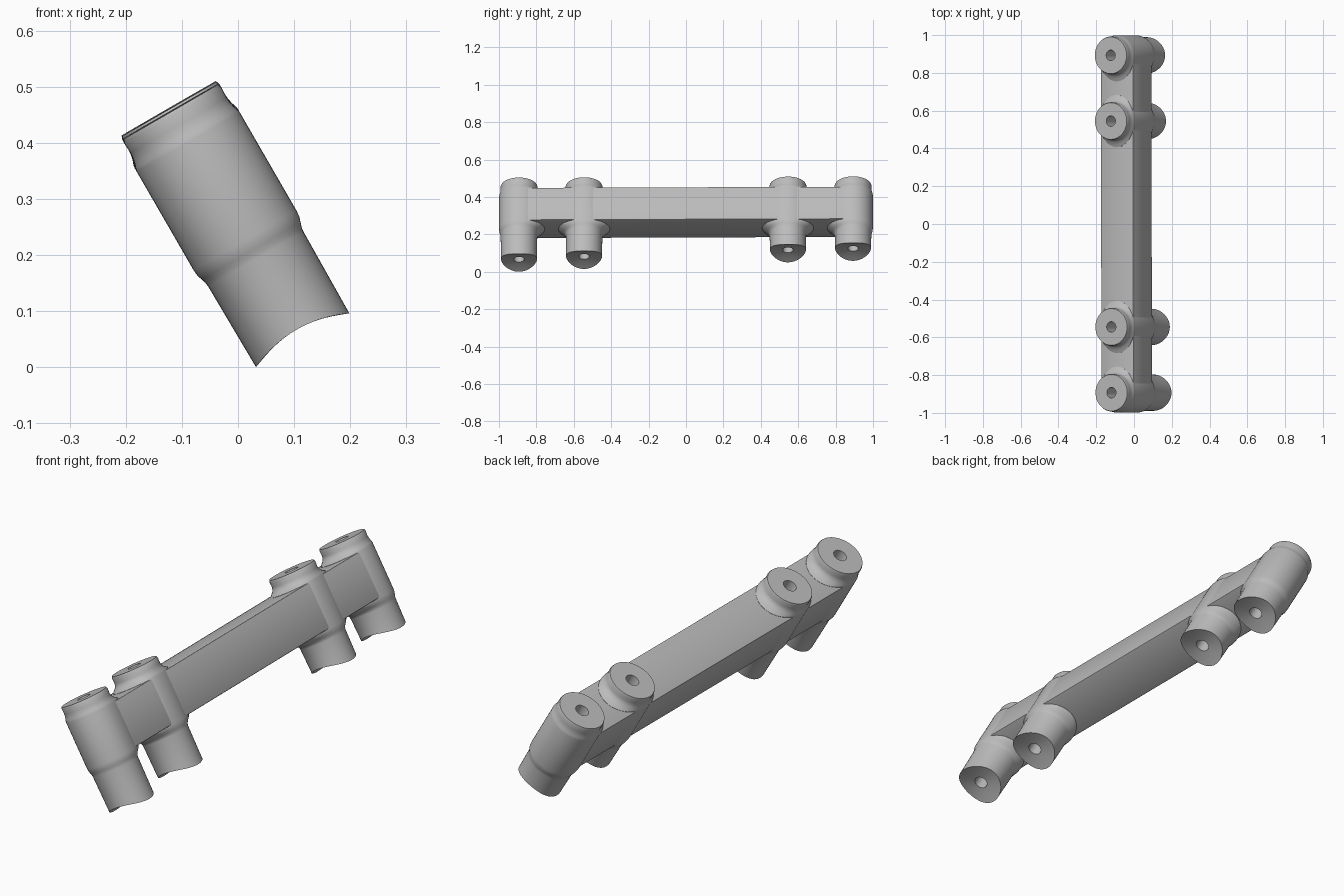
import bpy, bmesh, math
from mathutils import Matrix, Vector

old = bpy.data.objects.get("Cube")
if old:
    bpy.data.objects.remove(old, do_unlink=True)

grey = bpy.data.materials.new("plain_grey")
grey.use_nodes = True
COLOUR = (0.5, 0.5, 0.5, 1)
grey.diffuse_color = COLOUR
grey.node_tree.nodes["Principled BSDF"].inputs["Base Color"].default_value = COLOUR

# The bracket leans 30 degrees, and rises very slightly towards the back
AXIS_U = 0.124
R = 0.1
lean = Matrix.Rotation(math.radians(-30), 4, 'Y')
rise = Matrix.Identity(4)
rise[2][1] = 0.004
PLACE = lean @ Matrix.Translation((AXIS_U, 0, 0)) @ rise


def finish(name, bm):
    bmesh.ops.recalc_face_normals(bm, faces=bm.faces)
    bm.transform(PLACE)
    mesh = bpy.data.meshes.new(name)
    bm.to_mesh(mesh)
    bm.free()
    mesh.materials.append(grey)
    obj = bpy.data.objects.new(name, mesh)
    bpy.context.scene.collection.objects.link(obj)
    bpy.ops.object.select_all(action='DESELECT')
    obj.select_set(True)
    bpy.context.view_layer.objects.active = obj
    bpy.ops.object.shade_smooth_by_angle(angle=math.radians(35))
    return obj


def loft(bm, rings):
    for a, b in zip(rings, rings[1:]):
        for i in range(len(a)):
            j = (i + 1) % len(a)
            bm.faces.new((a[i], a[j], b[j], b[i]))


def boss(name, y, foot, outer):
    """Hollow post with a saddle-cut foot; it flares along the bar at the joint."""
    side = 1 if y > 0 else -1
    n = 48
    # height, radius, extra reach along the bar
    profile = [(0.155, 0.098, 0), (0.163, 0.099, 0.002), (0.172, 0.102, 0.008),
               (0.182, 0.105, 0.02), (0.194, 0.106, 0.032),
               (0.396, 0.106, 0.032), (0.402, 0.105, 0.02), (0.41, 0.102, 0.008),
               (0.42, 0.1, 0.002), (0.43, 0.099, 0), (0.45, 0.1, 0), (0.458, 0.097, 0)]
    bm = bmesh.new()

    def ring(v, r, reach=0, saddle=False):
        verts = []
        for i in range(n):
            t = 2 * math.pi * i / n
            x, c = r * math.cos(t), math.sin(t)
            ry = r + reach * (0 if outer and c > 0 else 1)
            h = v + (0.024 * (1 - (x / R) ** 2) if saddle else 0)
            verts.append(bm.verts.new((x, y + side * ry * c, h)))
        return verts

    rings = [ring(foot, r, 0, True) for r in (0.028, 0.06, 0.096)]
    rings += [ring(*p) for p in profile]
    rings.append(ring(0.458, 0.028))
    rings.append(rings[0])          # bolt hole wall
    loft(bm, rings)
    finish(name, bm)


# Four mounting bosses with feet of different lengths
boss("front_outer_boss", -0.893, -0.014, True)
boss("front_inner_boss", -0.545, 0.002, False)
boss("back_inner_boss", 0.545, 0.038, False)
boss("back_outer_boss", 0.893, 0.046, True)

# Square bar, split into spans between the bosses so the bolt holes stay open
HALF, LOW, HIGH = 0.099, 0.195, 0.395
for name, y0, y1 in (("front_bar_span", -0.855, -0.585),
                     ("middle_bar_span", -0.505, 0.505),
                     ("back_bar_span", 0.585, 0.855)):
    bm = bmesh.new()
    bmesh.ops.create_cube(bm, size=1)
    bmesh.ops.scale(bm, vec=(2 * HALF, y1 - y0, HIGH - LOW), verts=bm.verts)
    bmesh.ops.translate(bm, vec=Vector((0, (y0 + y1) / 2, (LOW + HIGH) / 2)), verts=bm.verts)
    long_edges = [e for e in bm.edges if abs(e.verts[0].co.y - e.verts[1].co.y) > 0.1]
    bmesh.ops.bevel(bm, geom=long_edges, offset=0.005, segments=2, affect='EDGES', profile=0.5)
    finish(name, bm)
